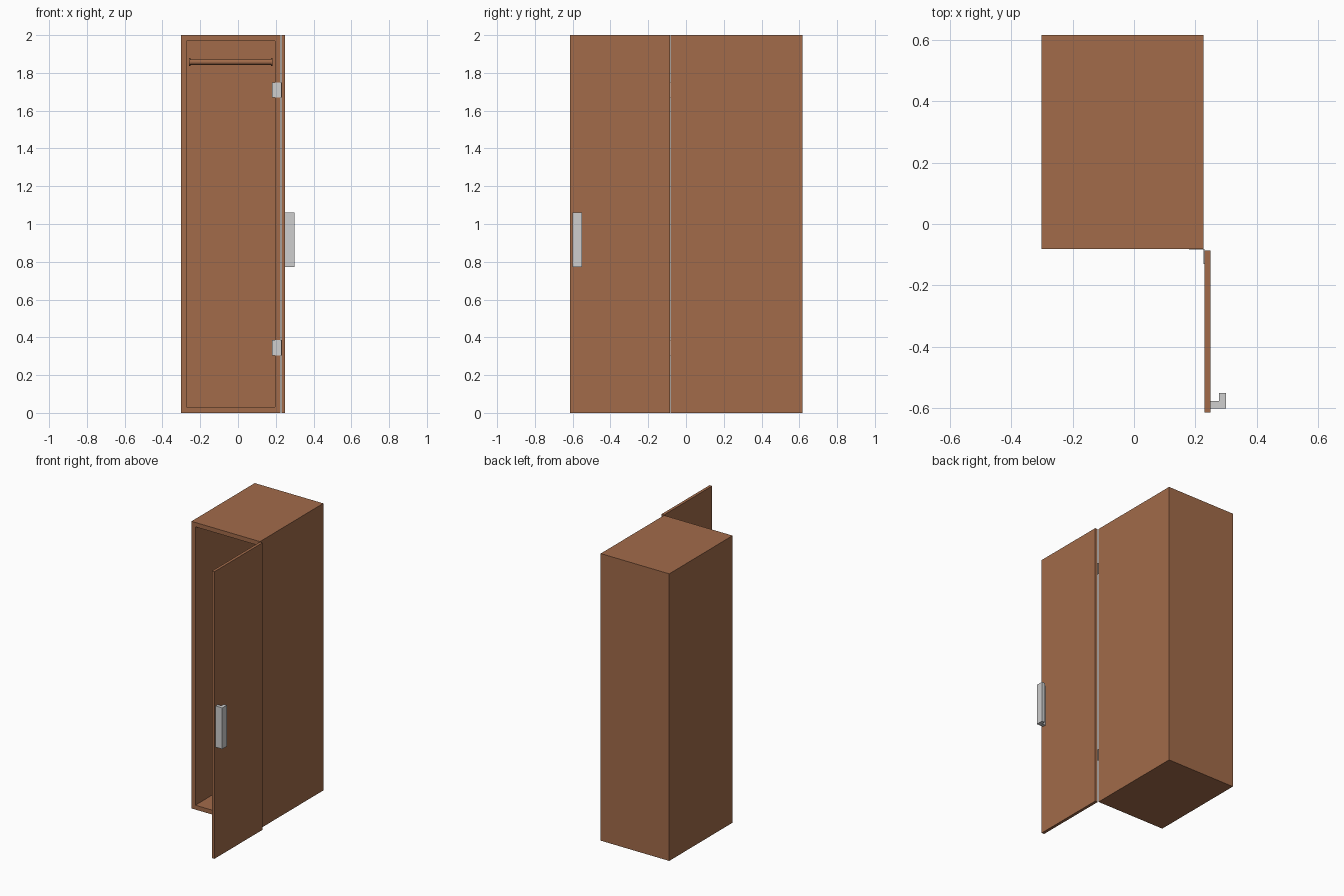
import bpy, bmesh, math

if "Cube" in bpy.data.objects:
    bpy.data.objects.remove(bpy.data.objects["Cube"])

def material(name, col):
    m = bpy.data.materials.new(name)
    m.diffuse_color = (*col, 1)
    m.use_nodes = True
    m.node_tree.nodes["Principled BSDF"].inputs["Base Color"].default_value = m.diffuse_color
    return m

WOOD = material("brown wood", (0.36, 0.147, 0.068))
METAL = material("light grey metal", (0.62, 0.62, 0.62))

def finish(name, bm, mat):
    bmesh.ops.recalc_face_normals(bm, faces=bm.faces)
    me = bpy.data.meshes.new(name)
    bm.to_mesh(me)
    bm.free()
    me.materials.append(mat)
    ob = bpy.data.objects.new(name, me)
    bpy.context.collection.objects.link(ob)
    return ob

def box_bm(lo, hi):
    bm = bmesh.new()
    bmesh.ops.create_cube(bm, size=1)
    for v in bm.verts:
        v.co = [(a + b) / 2 + c * (b - a) for a, b, c in zip(lo, hi, v.co)]
    return bm

def box(name, lo, hi, mat):
    return finish(name, box_bm(lo, hi), mat)

def cylinder_x(name, x0, x1, y, z, r, mat):
    bpy.ops.mesh.primitive_cylinder_add(vertices=32, radius=r, depth=x1 - x0,
        location=((x0 + x1) / 2, y, z), rotation=(0, math.pi / 2, 0))
    ob = bpy.context.object
    ob.name = name
    ob.data.materials.append(mat)
    bpy.ops.object.shade_smooth_by_angle(angle=math.radians(40))

# Cabinet shell: inset the front face and push it back to hollow it out
X0, X1, Y0, Y1 = -0.302, 0.226, -0.081, 0.616
T = 0.043
bm = box_bm((X0, Y0, 0), (X1, Y1, 2))
bm.normal_update()
front = min(bm.faces, key=lambda f: f.calc_center_median().y)
bmesh.ops.inset_region(bm, faces=[front], thickness=T)
inner = bmesh.ops.extrude_discrete_faces(bm, faces=[front])["faces"]
bmesh.ops.translate(bm, verts=inner[0].verts, vec=(0, Y1 - Y0 - T, 0))
finish("cabinet_shell", bm, WOOD)

# Hanging rail with end sockets
ry, rz = 0.27, 1.858
cylinder_x("hanging_rail", X0 + T, X1 - T, ry, rz, 0.015, WOOD)
for side, a in (("left", X0 + T), ("right", X1 - T - 0.008)):
    cylinder_x("rail_socket_" + side, a, a + 0.008, ry, rz, 0.021, WOOD)

# Open door
DX0, DX1 = 0.229, 0.249
box("door", (DX0, -0.615, 0), (DX1, -0.086, 2), WOOD)

# Hinges: one leaf on the cabinet front, one on the door
for name, z in (("lower", 0.305), ("upper", 1.67)):
    box("hinge_frame_leaf_" + name, (0.18, -0.083, z), (DX0, Y0, z + 0.08), METAL)
    box("hinge_door_leaf_" + name, (DX0 - 0.002, -0.13, z), (DX0, -0.081, z + 0.08), METAL)

# L-shaped handle extruded upwards
prof = [(DX1, -0.602), (0.3, -0.602), (0.3, -0.551), (0.277, -0.551), (0.277, -0.577), (DX1, -0.577)]
bm = bmesh.new()
f = bm.faces.new([bm.verts.new((x, y, 0.773)) for x, y in prof])
top = bmesh.ops.extrude_face_region(bm, geom=[f])["geom"]
bmesh.ops.translate(bm, verts=[g for g in top if isinstance(g, bmesh.types.BMVert)], vec=(0, 0, 0.287))
finish("door_handle", bm, METAL)
